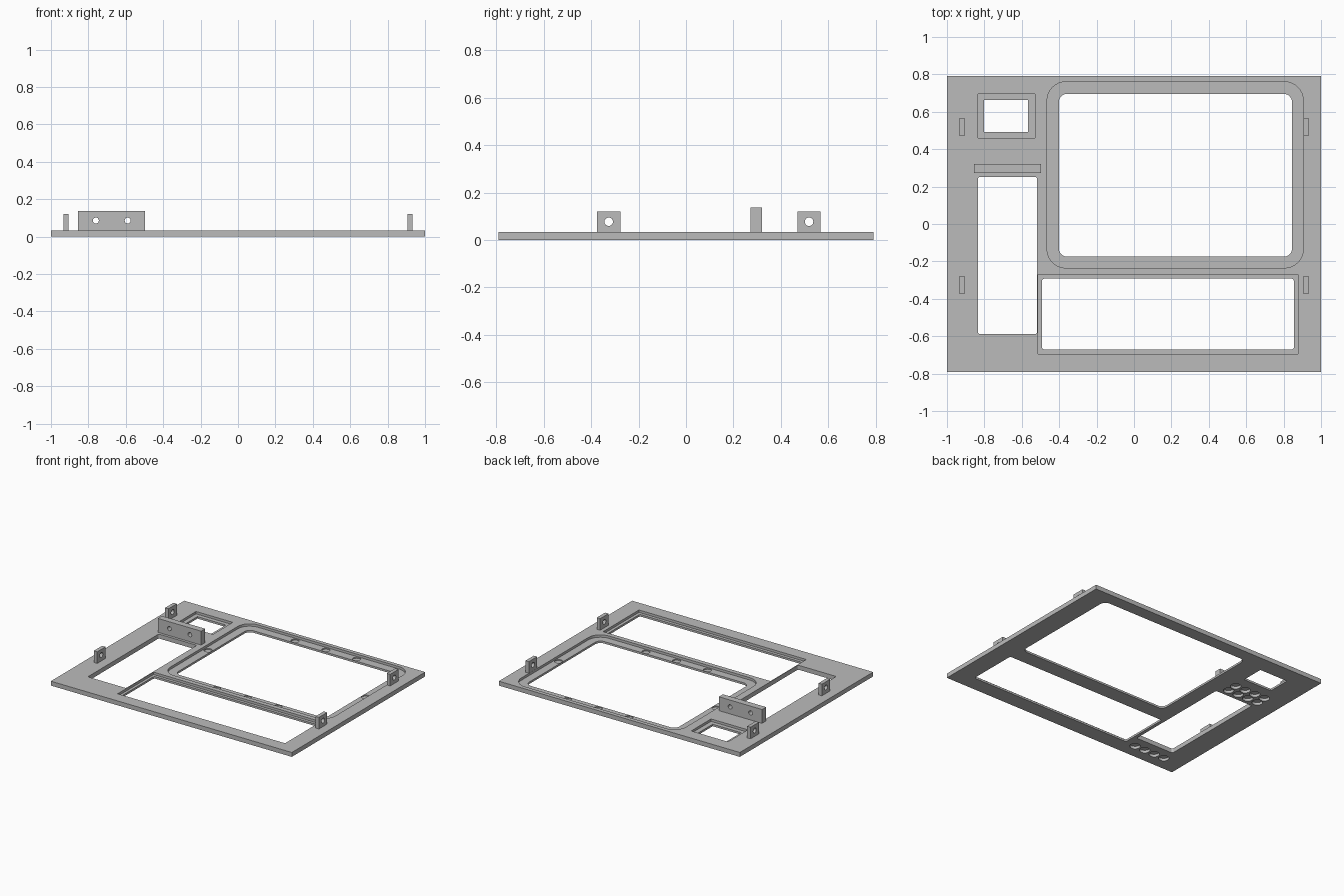
import bpy
import bmesh
import math
from mathutils import Matrix

cube = bpy.data.objects.get("Cube")
if cube:
    bpy.data.objects.remove(cube, do_unlink=True)

TOP = 0.033      # plate thickness
LEDGE = 0.015    # height of the rebate ledges

grey = bpy.data.materials.new("plain grey")
grey.use_nodes = True
colour = (0.5, 0.5, 0.5, 1)
grey.diffuse_color = colour
grey.node_tree.nodes["Principled BSDF"].inputs["Base Color"].default_value = colour


def make_object(name, bm):
    bmesh.ops.recalc_face_normals(bm, faces=bm.faces)
    mesh = bpy.data.meshes.new(name)
    bm.to_mesh(mesh)
    bm.free()
    mesh.materials.append(grey)
    obj = bpy.data.objects.new(name, mesh)
    bpy.context.collection.objects.link(obj)
    return obj


def slab(name, x0, x1, y0, y1, z0, z1, radius=0):
    """Upright prism over a rectangle, with optional rounded corners."""
    bm = bmesh.new()
    points = []
    steps = 8 if radius else 0
    corners = [(x1, y1, -1, -1), (x0, y1, 1, -1), (x0, y0, 1, 1), (x1, y0, -1, 1)]
    for i, (x, y, sx, sy) in enumerate(corners):
        for k in range(steps + 1):
            a = math.pi / 2 * (i + k / max(steps, 1))
            r = radius
            points.append((x + sx * r + r * math.cos(a), y + sy * r + r * math.sin(a), z0)
                          if r else (x, y, z0))
    face = bm.faces.new([bm.verts.new(p) for p in points])
    top = bmesh.ops.extrude_face_region(bm, geom=[face])["geom"]
    bmesh.ops.translate(bm, vec=(0, 0, z1 - z0),
                        verts=[v for v in top if isinstance(v, bmesh.types.BMVert)])
    return make_object(name, bm)


def rod(centre, radius, length, axis="Z"):
    """Cylinder cutter along one axis."""
    bm = bmesh.new()
    turn = {"X": Matrix.Rotation(math.pi / 2, 4, "Y"),
            "Y": Matrix.Rotation(math.pi / 2, 4, "X"), "Z": Matrix()}[axis]
    bmesh.ops.create_cone(bm, cap_ends=True, segments=32, radius1=radius, radius2=radius,
                          depth=length, matrix=Matrix.Translation(centre) @ turn)
    return make_object("cutter", bm)


def cut(target, cutter):
    cutter.hide_render = True
    mod = target.modifiers.new("cut", "BOOLEAN")
    mod.operation = "DIFFERENCE"
    mod.solver = "EXACT"
    mod.object = cutter
    with bpy.context.temp_override(object=target, active_object=target):
        bpy.ops.object.modifier_apply(modifier=mod.name)
    bpy.data.objects.remove(cutter, do_unlink=True)


# Base plate
plate = slab("panel_plate", -1, 1, -0.79, 0.79, 0, TOP)

# Openings: outline, corner radius, floor height
openings = [
    (-0.465, 0.905, -0.235, 0.76, 0.1, LEDGE),      # screen rebate
    (-0.402, 0.845, -0.175, 0.696, 0.045, -0.1),    # screen window
    (-0.512, 0.877, -0.695, -0.27, 0, LEDGE),       # lower rebate
    (-0.492, 0.855, -0.672, -0.292, 0.015, -0.1),   # lower window
    (-0.835, -0.53, 0.46, 0.695, 0, LEDGE),         # small rebate
    (-0.802, -0.566, 0.492, 0.664, 0, -0.1),        # small window
    (-0.835, -0.518, -0.588, 0.252, 0.012, -0.1),   # tall slot
]
for x0, x1, y0, y1, radius, floor in openings:
    cut(plate, slab("cutter", x0, x1, y0, y1, floor, 0.1, radius))

# Round pockets in the screen ledge
pockets = [(x, y) for x in (-0.035, 0.22, 0.475) for y in (-0.203, 0.727)]
pockets += [(-0.432, 0.263), (0.874, 0.263)]
for x, y in pockets:
    cut(plate, rod((x, y, LEDGE + 0.012), 0.028, 0.04))

# Round pockets underneath
for y in (0.385, 0.31, -0.68):
    for i in range(4):
        cut(plate, rod((-0.58 - 0.085 * i, y, 0), 0.036, 0.04))

# Upright bracket with two cross holes
bracket = slab("upright_bracket", -0.855, -0.497, 0.272, 0.32, TOP, 0.137)
for x in (-0.76, -0.59):
    cut(bracket, rod((x, 0.296, 0.086), 0.016, 0.2, "Y"))

# Four side tabs with a cross hole
for side, s in (("left", 1), ("right", -1)):
    for end, y in (("back", 0.519), ("front", -0.326)):
        x = s * 0.92
        tab = slab(f"{end}_{side}_tab", x - 0.014, x + 0.014, y - 0.049, y + 0.049, TOP, 0.12)
        cut(tab, rod((x, y, 0.077), 0.018, 0.1, "X"))
